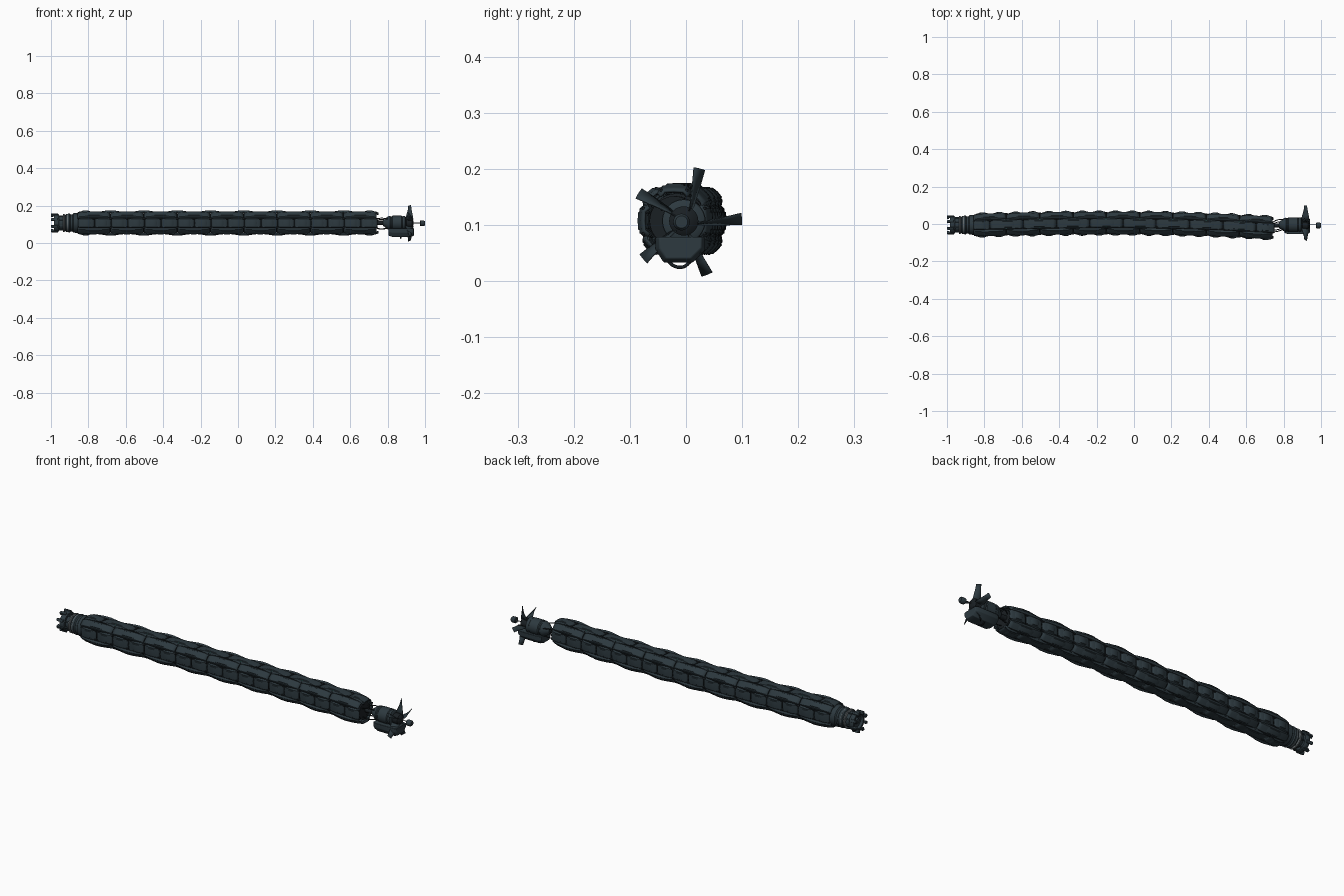
import bpy, bmesh, math
from mathutils import Vector, Matrix

if "Cube" in bpy.data.objects:
    bpy.data.objects.remove(bpy.data.objects["Cube"])


def material(name, c):
    m = bpy.data.materials.new(name)
    m.diffuse_color = (*c, 1)
    m.use_nodes = True
    m.node_tree.nodes["Principled BSDF"].inputs["Base Color"].default_value = m.diffuse_color
    return m


SLATE = material("slate", (0.026, 0.041, 0.050))
DARK = material("dark", (0.010, 0.014, 0.017))
STEEL = material("steel", (0.12, 0.14, 0.15))
TEAL = material("teal", (0.02, 0.16, 0.12))
Z0 = 0.107


def axis(x):
    """Centre line of the gently bowed body."""
    d = x + 0.1
    return Vector((x, 0.005 - (0.037 if d > 0 else 0.02) * d * d, Z0))


def radial(a):
    return Vector((0, math.cos(a), math.sin(a)))


def finish(name, bm, mat, thick=0, bevel=0):
    bmesh.ops.recalc_face_normals(bm, faces=bm.faces)
    me = bpy.data.meshes.new(name)
    bm.to_mesh(me)
    bm.free()
    ob = bpy.data.objects.new(name, me)
    bpy.context.collection.objects.link(ob)
    me.materials.append(mat)
    if thick:
        s = ob.modifiers.new("thickness", 'SOLIDIFY')
        s.thickness, s.offset = thick, 0
    if bevel:
        b = ob.modifiers.new("bevel", 'BEVEL')
        b.width, b.segments = bevel, 2
    bpy.ops.object.select_all(action='DESELECT')
    ob.select_set(True)
    bpy.context.view_layer.objects.active = ob
    bpy.ops.object.shade_smooth_by_angle(angle=math.radians(35))
    return ob


def grid(bm, rows):
    vs = [[bm.verts.new(p) for p in r] for r in rows]
    for r, q in zip(vs, vs[1:]):
        for i in range(len(r) - 1):
            bm.faces.new((r[i], r[i + 1], q[i + 1], q[i]))


def lathe(name, prof, mat, center=None, n=32):
    """Revolve (x, radius) pairs about the body axis."""
    bm = bmesh.new()
    rows = []
    for x, r in prof:
        c = Vector((x, *center)) if center else axis(x)
        rows.append([bm.verts.new(c + r * radial(i * math.tau / n)) for i in range(n)])
    for a, b in zip(rows, rows[1:]):
        for i in range(n):
            bm.faces.new((a[i], a[(i + 1) % n], b[(i + 1) % n], b[i]))
    bm.faces.new(rows[0])
    bm.faces.new(rows[-1])
    return finish(name, bm, mat)


def box(bm, c, size, rot=0.0):
    m = Matrix.Translation(c) @ Matrix.Rotation(rot, 4, 'X') @ Matrix.Diagonal((*size, 1))
    bmesh.ops.create_cube(bm, size=1, matrix=m)


def tube(name, pts, r, mat):
    cu = bpy.data.curves.new(name, 'CURVE')
    cu.dimensions = '3D'
    cu.bevel_depth, cu.bevel_resolution, cu.use_fill_caps = r, 2, True
    cu.resolution_u = 4
    sp = cu.splines.new('BEZIER')
    sp.bezier_points.add(len(pts) - 1)
    for bp, p in zip(sp.bezier_points, pts):
        bp.co = p
        bp.handle_left_type = bp.handle_right_type = 'AUTO'
    ob = bpy.data.objects.new(name, cu)
    bpy.context.collection.objects.link(ob)
    cu.materials.append(mat)


def plate(bm, x0, x1, a, r, w):
    """One bulged armour scale with chamfered corners and turned-down sides."""
    u = radial(a)
    v = radial(a + math.pi / 2)
    rows = []
    for s in (0, 0.1, 0.3, 0.5, 0.7, 0.9, 1):
        x = x0 + (x1 - x0) * s
        e = abs(2 * s - 1)
        width = w * (0.8 if e == 1 else 1)
        rows.append([axis(x) + u * (r - 0.009 * e ** 3 - d) + v * width * t
                     for t, d in ((-1, 0.009), (-0.72, 0), (0, -0.001), (0.72, 0), (1, 0.009))])
    grid(bm, rows)


# Flexible core with raised joint rings
P = 0.089
prof = []
for i in range(18):
    x = -0.86 + i * P
    prof += [(x, 0.049), (x + 0.012, 0.049), (x + 0.016, 0.044), (x + P - 0.004, 0.044)]
lathe("flexible_core", prof, DARK)

# Eight rows of armour plates: top/bottom and diagonals staggered, sides half length
for k in range(8):
    a = k * math.pi / 4
    diagonal = k % 2
    r, w = (0.067, 0.021) if diagonal else (0.061, 0.029)
    if diagonal:
        cuts = [-0.86 + P * 2 * i for i in range(10)]
    elif k in (0, 4):
        cuts = [-0.855 + P * i for i in range(19)]
    else:
        cuts = [-0.86] + [-0.77 + P * 2 * i for i in range(9)] + [0.752]
    bm, pm = bmesh.new(), bmesh.new()
    for c, d in zip(cuts, cuts[1:]):
        plate(bm, c + 0.002, d - 0.002, a, r, w)
        q = (d - c) * 0.2
        plate(pm, c + q, d - q, a, r + 0.004, w * 0.7)
    finish(f"armour_row_{k}", bm, SLATE, 0.005)
    finish(f"armour_panel_{k}", pm, SLATE, 0.003)

# Hoses running in the grooves and teal status studs
for k in range(8):
    a = (k + 0.5) * math.pi / 4
    tube(f"groove_hose_{k}", [axis(x) + radial(a) * (0.059 + 0.003 * (i % 2))
                              for i, x in enumerate(-0.855 + P * j for j in range(19))], 0.0028, DARK)
bm = bmesh.new()
for i in range(1, 18):
    for k in range(8):
        a = (k + 0.5) * math.pi / 4
        box(bm, axis(-0.86 + i * P) + radial(a) * 0.060, (0.012, 0.007, 0.009), a)
finish("hose_clips", bm, DARK)
bm = bmesh.new()
for i in range(1, 9):
    for a in (math.pi / 2 - 0.33, math.pi / 2 + 0.33):
        box(bm, axis(-0.86 + 2 * i * P) + radial(a) * 0.064, (0.008, 0.005, 0.005), a)
finish("status_studs", bm, TEAL)

# Front neck, steel rings and open sensor collar
HC = (-0.005, Z0)
lathe("neck", [(-0.965, 0.030), (-0.95, 0.038), (-0.925, 0.040), (-0.92, 0.047), (-0.90, 0.051),
               (-0.895, 0.046), (-0.885, 0.046), (-0.88, 0.052), (-0.85, 0.053)], SLATE, HC)
for i, x in enumerate((-0.936, -0.915)):
    lathe(f"steel_ring_{i}", [(x, 0.046), (x + 0.002, 0.049), (x + 0.008, 0.049), (x + 0.010, 0.046)], STEEL, HC)
lathe("sensor_collar", [(-0.958, 0.030), (-0.958, 0.045), (-0.965, 0.049), (-0.978, 0.049),
                        (-0.985, 0.046), (-0.985, 0.035), (-0.972, 0.033), (-0.970, 0.016),
                        (-0.978, 0.013)], SLATE, HC)
bm = bmesh.new()
for i in range(8):
    a = (i + 0.5) * math.pi / 4
    c = Vector((0, *HC)) + radial(a) * 0.047
    box(bm, c + Vector((-0.980, 0, 0)), (0.034, 0.012, 0.014), a)
    box(bm, c + Vector((-0.994, 0, 0)) - radial(a) * 0.003, (0.012, 0.016, 0.010), a)
    box(bm, c + Vector((-0.943, 0, 0)) - radial(a) * 0.006, (0.05, 0.006, 0.006), a)
finish("collar_claws", bm, SLATE, bevel=0.0015)

# Tail motor with cooling bands
MC = (-0.004, Z0)
lathe("tail_motor", [(0.775, 0.015), (0.785, 0.022), (0.80, 0.034), (0.812, 0.038), (0.816, 0.035),
                     (0.822, 0.035), (0.826, 0.039), (0.875, 0.039), (0.879, 0.035), (0.884, 0.038),
                     (0.893, 0.038), (0.898, 0.028)], SLATE, MC)
lathe("propeller_hub", [(0.897, 0.020), (0.900, 0.026), (0.930, 0.026), (0.936, 0.018), (0.938, 0.008)], DARK, MC)
lathe("shaft", [(0.93, 0.002), (0.975, 0.002)], STEEL, MC, 8)
lathe("tail_cap", [(0.972, 0.012), (0.975, 0.015), (0.994, 0.015), (1.0, 0.011)], SLATE, (-0.008, 0.105), 20)

# Battery pod under the motor
bm = bmesh.new()
yz = ((-0.054, 0.078), (-0.054, 0.055), (-0.04, 0.033), (0.012, 0.033), (0.034, 0.055), (0.034, 0.078))
ends = []
for x, s in ((0.805, 0.85), (0.825, 1), (0.925, 1), (0.94, 0.85)):
    ends.append([bm.verts.new((x, -0.01 + (y + 0.01) * s, 0.078 + (z - 0.078) * s)) for y, z in yz])
for a, b in zip(ends, ends[1:]):
    for i in range(6):
        bm.faces.new((a[i], a[(i + 1) % 6], b[(i + 1) % 6], b[i]))
bm.faces.new(ends[0])
bm.faces.new(ends[-1])
finish("battery_pod", bm, SLATE, bevel=0.002)
tube("pod_handle", [(0.87, -0.032, 0.036), (0.87, -0.022, 0.027), (0.87, -0.005, 0.025), (0.87, 0.008, 0.035)], 0.003, DARK)

# Five swept propeller blades
bm = bmesh.new()
for i in range(5):
    a = math.radians(75 + 72 * i)
    rows = []
    for r, x0, x1, sw in ((0.022, 0.893, 0.938, -0.10), (0.045, 0.899, 0.934, -0.04),
                          (0.075, 0.908, 0.928, 0), (0.100, 0.911, 0.924, 0.02)):
        rows.append([Vector((x, 0, 0.1035)) + r * radial(a + sw + tw)
                     for x, tw in ((x0, -0.10), ((x0 + x1) / 2, 0.02), (x1, 0.10))])
    grid(bm, rows)
finish("propeller_blades", bm, SLATE, 0.002)

# Cables bridging the body and the motor
for i, a in enumerate((0.5, 2.4, 4.2, 5.3)):
    u = radial(a)
    tube(f"tail_cable_{i}", [axis(0.735) + u * 0.03, Vector((0.765, -0.012, Z0)) + u * 0.038,
                             Vector((0.80, *MC)) + u * 0.032], 0.0025, DARK)
lathe("tail_joint", [(0.73, 0.012), (0.755, 0.012), (0.78, 0.012)], DARK, (-0.008, Z0), 16)
